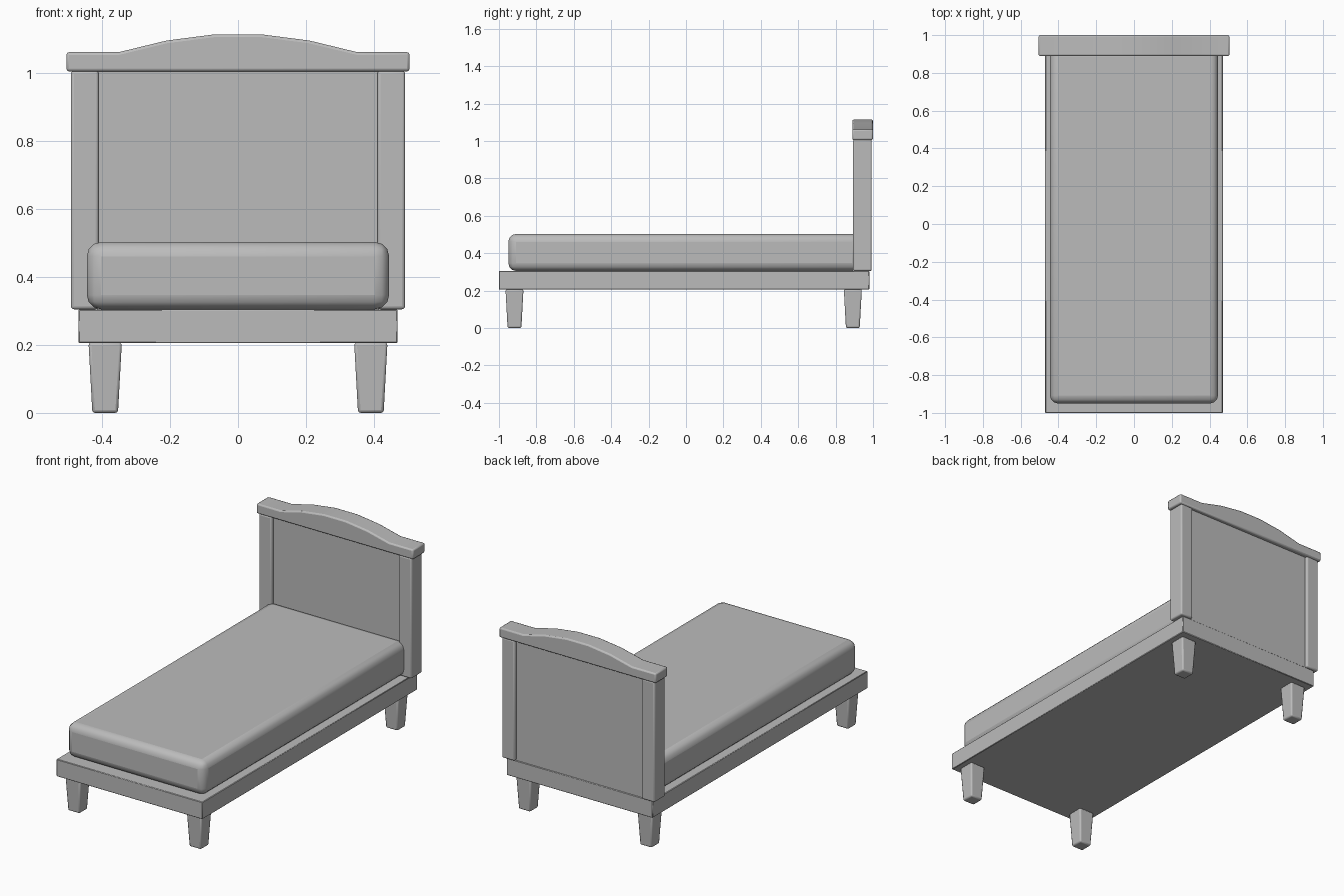
import bpy, bmesh
from math import radians

cube = bpy.data.objects.get("Cube")
if cube:
    bpy.data.objects.remove(cube, do_unlink=True)

grey = bpy.data.materials.new("plain grey")
grey.use_nodes = True
colour = (0.5, 0.5, 0.5, 1)
grey.diffuse_color = colour
grey.node_tree.nodes["Principled BSDF"].inputs["Base Color"].default_value = colour


def finish(name, bm, bevel, segments):
    """Turn a bmesh into a smooth-shaded, bevelled object."""
    bmesh.ops.recalc_face_normals(bm, faces=bm.faces)
    mesh = bpy.data.meshes.new(name)
    bm.to_mesh(mesh)
    bm.free()
    mesh.materials.append(grey)
    obj = bpy.data.objects.new(name, mesh)
    bpy.context.collection.objects.link(obj)
    if bevel:
        mod = obj.modifiers.new("rounded edges", 'BEVEL')
        mod.width = bevel
        mod.segments = segments
        mod.limit_method = 'ANGLE'
        mod.angle_limit = radians(40)
    bpy.ops.object.select_all(action='DESELECT')
    obj.select_set(True)
    bpy.context.view_layer.objects.active = obj
    bpy.ops.object.shade_smooth_by_angle(angle=radians(50))
    return obj


def box(name, x, y, z, bevel=0.0, segments=2, taper=1.0):
    """Box from (low, high) ranges; taper scales its bottom face."""
    bm = bmesh.new()
    bmesh.ops.create_cube(bm, size=1)
    for v in bm.verts:
        s = taper if v.co.z < 0 else 1
        v.co = [(a + b) / 2 + (b - a) * c * k
                for (a, b), c, k in zip((x, y, z), v.co, (s, s, 1))]
    return finish(name, bm, bevel, segments)


# Base frame and mattress
box("bed_frame", (-0.47, 0.47), (-1, 0.98), (0.205, 0.305), 0.003, 1)
box("mattress", (-0.445, 0.445), (-0.95, 0.93), (0.305, 0.503), 0.042, 3)

# Tapered legs and headboard posts, one per side
for side, sign in (("left", 1), ("right", -1)):
    leg_x = sorted((sign * 0.342, sign * 0.44))
    for end, y in (("front", -0.917), ("back", 0.892)):
        box(f"{end}_{side}_leg", leg_x, (y - 0.048, y + 0.048),
            (0, 0.207), 0.008, 2, taper=0.77)
    post_x = sorted((sign * 0.41, sign * 0.492))
    box(f"{side}_post", post_x, (0.893, 0.993), (0.305, 1.007), 0.009, 3)

# Recessed headboard panel
box("headboard_panel", (-0.415, 0.415), (0.91, 0.976), (0.305, 1.007))

# Arched top rail, extruded from its front outline
half = [(0.505, 1.005), (0.505, 1.062), (0.35, 1.062), (0.21, 1.096), (0.07, 1.114)]
outline = half + [(-x, z) for x, z in reversed(half)]
bm = bmesh.new()
face = bm.faces.new([bm.verts.new((x, 0.889, z)) for x, z in outline])
extruded = bmesh.ops.extrude_face_region(bm, geom=[face])["geom"]
bmesh.ops.translate(bm, vec=(0, 0.111, 0),
                    verts=[g for g in extruded if isinstance(g, bmesh.types.BMVert)])
finish("top_rail", bm, 0.008, 2)
